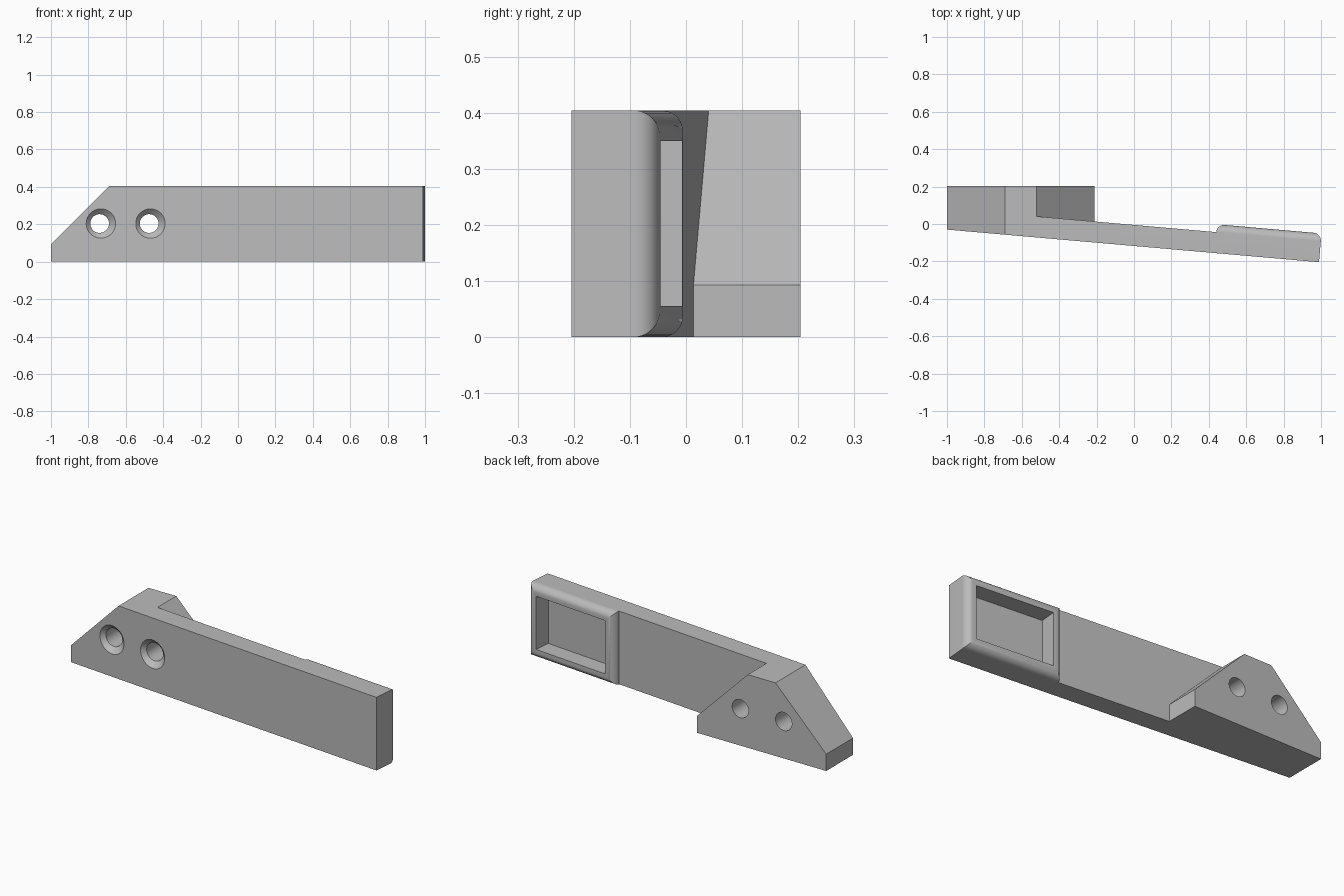
import bpy, bmesh, math

if "Cube" in bpy.data.objects:
    bpy.data.objects.remove(bpy.data.objects["Cube"])

H = 0.404             # height of the bar
C, S = math.cos(math.radians(5)), math.sin(math.radians(5))
T = 0.112             # bar thickness
BACK = 0.204          # rear plane of the mounting block
EX, EY = 0.989, -0.204  # front corner of the free end


def loc(u, v, z):
    """Point on the tilted bar: u from the free end, v from the front face."""
    return (EX - u * C + v * S, EY + u * S + v * C, z)


def front_y(x):
    return EY + (EX - x) * S / C


def rear_y(x):
    return front_y(x) + T / C


def finish(bm, name):
    bmesh.ops.recalc_face_normals(bm, faces=bm.faces)
    me = bpy.data.meshes.new(name)
    bm.to_mesh(me)
    bm.free()
    ob = bpy.data.objects.new(name, me)
    bpy.context.collection.objects.link(ob)
    return ob


def bridge(bm, a, b):
    n = len(a)
    for i in range(n):
        j = (i + 1) % n
        bm.faces.new((a[i], a[j], b[j], b[i]))


# Tilted bar with the mounting block
bm = bmesh.new()
V = bm.verts.new
front = [V((x, front_y(x), z)) for x, z in
         [(-1, 0), (EX, 0), (EX, H), (-0.69, H), (-1, 0.093)]]
block = [V((x, BACK, z)) for x, z in
         [(-1, 0), (-0.21, 0), (-0.21, 0.093), (-0.52, H), (-0.69, H), (-1, 0.093)]]
p, q, r = [V((x, rear_y(x), z)) for x, z in [(-0.21, 0), (-0.21, 0.093), (-0.52, H)]]
RIM = 0.561           # length of the raised rim


def ring(inset, v):
    return [V(loc(u, v, z)) for u, z in
            [(RIM - inset, inset), (inset, inset), (inset, H - inset), (RIM - inset, H - inset)]]


base = ring(0, T)
u0, s, t, u1 = base
for f in (front, block,
          [front[0], front[1], s, u0, p, block[1], block[0]],      # underside
          [front[3], front[2], t, u1, r, block[3], block[4]],      # top
          [front[1], s, t, front[2]],                              # free end
          [front[0], front[4], block[5], block[0]],                # block end
          [front[4], front[3], block[4], block[5]],                # chamfer
          [p, block[1], block[2], q], [q, block[2], block[3], r],  # block inner side
          [p, q, r, u1, u0]):                                      # bar rear
    bm.faces.new(f)

# Rounded rim and recessed pocket
R, STEPS = 0.042, 10
last = base
for i in range(1, STEPS + 1):
    a = math.pi / 2 * i / STEPS
    nxt = ring(R * (1 - math.cos(a)), T + R * math.sin(a))
    bridge(bm, last, nxt)
    last = nxt
for inset, v in ((0.055, T + R), (0.055, 0.06)):
    nxt = ring(inset, v)
    bridge(bm, last, nxt)
    last = nxt
bm.faces.new(last)
body = finish(bm, "bracket_arm")

# Countersunk screw holes
bpy.context.view_layer.objects.active = body
body.select_set(True)
for x in (-0.74, -0.475):
    y = front_y(x)
    bm = bmesh.new()
    last = None
    for yy, rad in ((y - 0.03, 0.108), (y + 0.028, 0.05), (0.3, 0.05)):
        nxt = [bm.verts.new((x + rad * math.cos(k * math.tau / 48), yy,
                             0.204 + rad * math.sin(k * math.tau / 48))) for k in range(48)]
        if last:
            bridge(bm, last, nxt)
        else:
            bm.faces.new(nxt)
        last = nxt
    bm.faces.new(last)
    cutter = finish(bm, "hole_cutter")
    cutter.hide_render = True
    mod = body.modifiers.new("hole", 'BOOLEAN')
    mod.operation = 'DIFFERENCE'
    mod.solver = 'EXACT'
    mod.object = cutter
    bpy.ops.object.modifier_apply(modifier=mod.name)
    bpy.data.objects.remove(cutter)

# Smooth rounds, flat faces
bpy.ops.object.shade_smooth_by_angle(angle=math.radians(30))
wn = body.modifiers.new("flat_faces", 'WEIGHTED_NORMAL')
wn.keep_sharp = True

# Plain grey finish
mat = bpy.data.materials.new("grey")
mat.diffuse_color = (0.5, 0.5, 0.5, 1)
mat.use_nodes = True
mat.node_tree.nodes["Principled BSDF"].inputs["Base Color"].default_value = mat.diffuse_color
body.data.materials.clear()
body.data.materials.append(mat)
